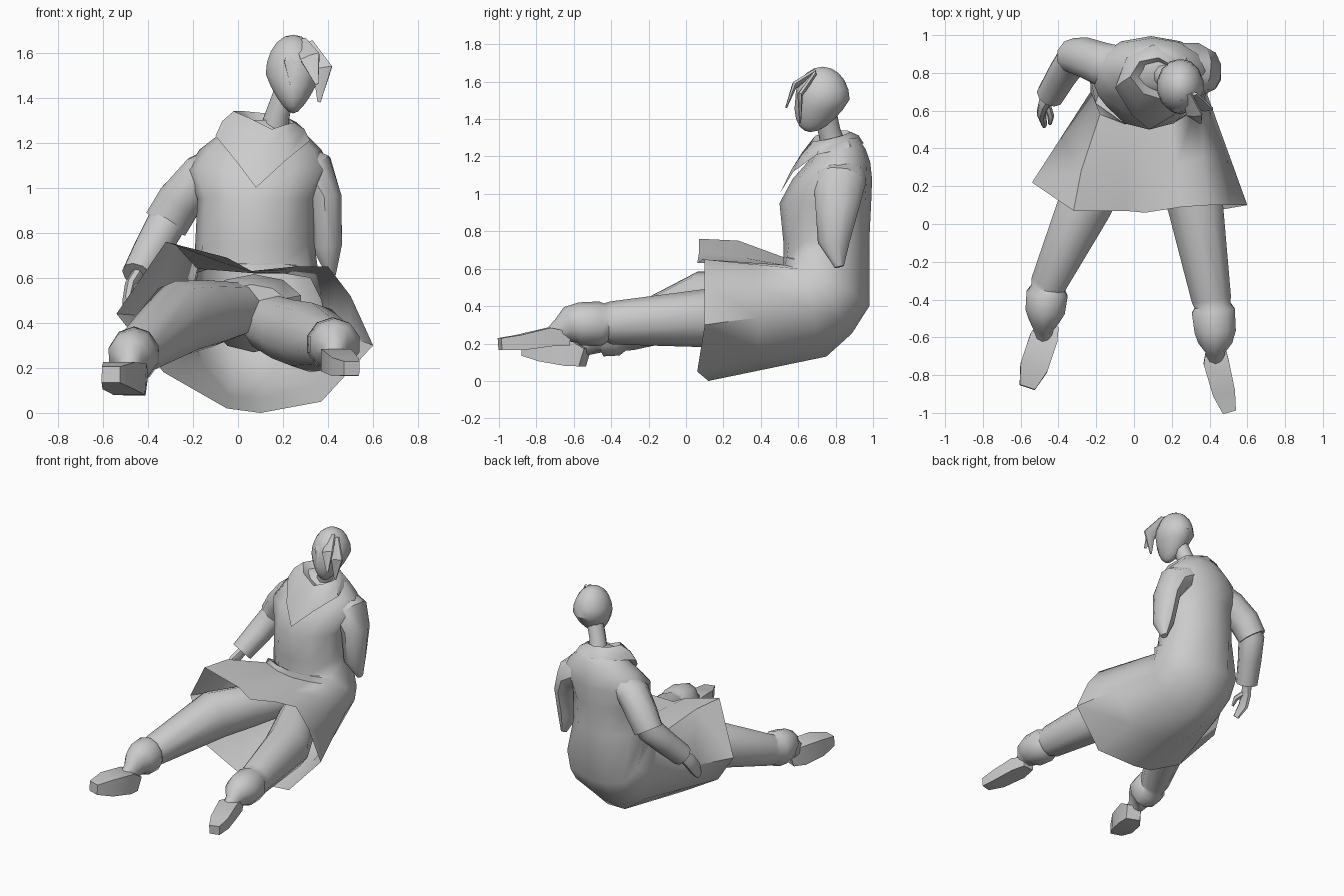
import bpy, bmesh, math
from mathutils import Vector


def finish(name, bm, angle=40):
    bmesh.ops.recalc_face_normals(bm, faces=bm.faces)
    me = bpy.data.meshes.new(name)
    bm.to_mesh(me)
    bm.free()
    ob = bpy.data.objects.new(name, me)
    bpy.context.collection.objects.link(ob)
    bpy.ops.object.select_all(action='DESELECT')
    ob.select_set(True)
    bpy.context.view_layer.objects.active = ob
    bpy.ops.object.shade_smooth_by_angle(angle=math.radians(angle))
    return ob


def loft(name, rings, cap_start=True, cap_end=True, angle=40):
    """Skin a list of point rings that all have the same number of points."""
    bm = bmesh.new()
    vs = [[bm.verts.new(p) for p in ring] for ring in rings]
    n = len(vs[0])
    for a, b in zip(vs, vs[1:]):
        for i in range(n):
            j = (i + 1) % n
            bm.faces.new((a[i], a[j], b[j], b[i]))
    if cap_start:
        bm.faces.new(vs[0])
    if cap_end:
        bm.faces.new(vs[-1])
    return finish(name, bm, angle)


def tube(name, stations, ref=(0, 0, 1), n=10, **kw):
    """Tube along stations (x, y, z, side radius, other radius)."""
    pts = [Vector(s[:3]) for s in stations]
    rings = []
    for i, s in enumerate(stations):
        t = (pts[min(i + 1, len(pts) - 1)] - pts[max(i - 1, 0)]).normalized()
        u = t.cross(Vector(ref)).normalized()
        v = u.cross(t)
        rings.append([pts[i] + u * s[3] * math.cos(a) + v * s[4] * math.sin(a)
                      for a in (2 * math.pi * (k + .5) / n for k in range(n))])
    return loft(name, rings, **kw)


def oval(z, cx, hw, y0, y1, n=12):
    cy, hd = (y0 + y1) / 2, (y1 - y0) / 2
    return [(cx + hw * math.sin(2 * math.pi * k / n),
             cy - hd * math.cos(2 * math.pi * k / n), z) for k in range(n)]


def between(a, b, bulge=0.0, centre=(.07, .5, .45)):
    """Ring halfway between two rings, pushed away from a centre."""
    out = []
    for p, q in zip(a, b):
        m = (Vector(p) + Vector(q)) / 2
        out.append(m + (m - Vector(centre)).normalized() * bulge)
    return out


# Coat: open flared hem, seat and hips, then the upright torso
hem = [(.06, .06, .63), (.25, .09, .65), (.40, .10, .65), (.50, .10, .52),
       (.60, .10, .30), (.37, .06, .05), (.10, .12, 0), (-.05, .12, .02),
       (-.33, .10, .18), (-.54, .22, .44), (-.32, .07, .76), (-.05, .07, .69)]
seat = [(.07, .52, .62), (.20, .53, .62), (.32, .60, .60), (.37, .65, .50),
        (.39, .68, .38), (.30, .70, .20), (.11, .75, .13), (-.03, .75, .13),
        (-.16, .70, .22), (-.23, .70, .42), (-.18, .58, .64), (-.05, .53, .63)]
hip = [(.07, .52, .66), (.20, .54, .66), (.31, .62, .65), (.36, .74, .60),
       (.36, .86, .50), (.27, .95, .42), (.10, .98, .40), (-.03, .97, .40),
       (-.14, .93, .42), (-.20, .84, .50), (-.19, .68, .62), (-.06, .55, .66)]
flare = between(hem, seat)
flare[10] = (-.28, .28, .75)
loft("coat", [hem, flare, seat, between(seat, hip, .025), hip,
              oval(.75, .075, .265, .52, .98), oval(.95, .08, .26, .50, .99),
              oval(1.08, .09, .32, .57, .995), oval(1.17, .10, .27, .65, .985),
              oval(1.24, .11, .19, .69, .96), oval(1.30, .12, .12, .74, .92)],
     cap_start=False, angle=60)

# Trouser seat inside the coat
tube("trouser_hips", [(.07, .72, .42, .20, .16), (.07, .55, .48, .22, .14),
                      (.06, .46, .48, .16, .09)])

# Trouser legs with gathered cuffs, narrowing to the ankles
tube("right_trouser_leg", [
    (.0, .52, .46, .12, .12), (-.13, .30, .44, .13, .15), (-.26, .10, .42, .15, .17),
    (-.45, -.31, .27, .10, .11), (-.455, -.34, .265, .095, .105),
    (-.46, -.37, .26, .115, .125), (-.47, -.46, .25, .11, .12),
    (-.475, -.50, .24, .085, .10), (-.48, -.55, .20, .055, .07),
    (-.485, -.62, .17, .045, .04)])
tube("left_trouser_leg", [
    (.14, .55, .40, .13, .13), (.23, .32, .36, .14, .145), (.325, .10, .335, .155, .155),
    (.41, -.40, .31, .11, .115), (.415, -.43, .31, .10, .105),
    (.42, -.46, .305, .12, .12), (.43, -.57, .305, .115, .115),
    (.43, -.62, .30, .095, .10), (.43, -.67, .27, .055, .065),
    (.43, -.74, .235, .045, .035)])

# Blocky shoes
tube("right_shoe", [(-.45, -.54, .125, .07, .07), (-.48, -.61, .15, .105, .10),
                    (-.53, -.76, .165, .105, .085), (-.565, -.865, .17, .06, .05)],
     n=4, angle=35)
tube("left_shoe", [(.43, -.62, .225, .06, .05), (.435, -.73, .235, .095, .07),
                   (.475, -.89, .205, .085, .058), (.505, -.995, .197, .05, .045)],
     n=4, angle=35)

# Bent arm: upper sleeve, forearm sleeve, hand and thumb
tube("right_upper_sleeve", [
    (-.02, .82, 1.12, .09, .11), (-.16, .84, 1.05, .105, .12),
    (-.26, .88, .94, .105, .11), (-.32, .89, .84, .105, .095)], ref=(0, 1, 0))
tube("right_forearm_sleeve", [
    (-.27, .90, .93, .08, .08), (-.32, .88, .84, .09, .09),
    (-.38, .79, .73, .085, .08), (-.445, .68, .61, .075, .075)], ref=(0, 1, 0))
tube("right_hand", [
    (-.44, .69, .62, .04, .03), (-.475, .64, .56, .05, .03),
    (-.49, .59, .49, .05, .025), (-.475, .53, .42, .03, .015)], ref=(1, 0, 0), n=8)
tube("right_thumb", [(-.46, .63, .56, .02, .02), (-.44, .57, .54, .02, .018),
                     (-.445, .53, .50, .01, .01)], ref=(1, 0, 0), n=6)

# Empty hanging sleeve ending in a torn point
tube("left_sleeve", [
    (.20, .84, 1.13, .10, .12), (.33, .82, 1.06, .115, .14),
    (.385, .81, .95, .08, .12), (.395, .79, .74, .07, .085),
    (.415, .82, .61, .02, .025)], ref=(0, 1, 0))

# Triangular neckerchief
lower = [(.08, .50, 1.0), (.21, .575, 1.12), (.32, .70, 1.21), (.28, .88, 1.25),
         (.10, .95, 1.27), (-.04, .88, 1.27), (-.10, .72, 1.23), (-.01, .575, 1.12)]
upper = [(.15, .66, 1.26), (.21, .68, 1.28), (.25, .75, 1.29), (.22, .83, 1.31),
         (.13, .88, 1.33), (.03, .86, 1.34), (-.02, .78, 1.34), (.05, .69, 1.31)]
inner = [(.15, .71, 1.24), (.18, .72, 1.25), (.21, .76, 1.26), (.19, .81, 1.27),
         (.13, .84, 1.27), (.08, .83, 1.27), (.06, .78, 1.27), (.09, .73, 1.26)]
loft("neckerchief", [lower, between(lower, upper, .015, (.12, .8, 1.1)), upper, inner],
     cap_start=False, cap_end=False, angle=45)

# Neck
tube("neck", [(.15, .80, 1.22, .07, .07), (.18, .765, 1.34, .055, .06),
              (.225, .74, 1.46, .055, .06)], ref=(0, 1, 0))

# Head: sphere narrowed towards a forward chin
bm = bmesh.new()
bmesh.ops.create_uvsphere(bm, u_segments=14, v_segments=10, radius=1)
for v in bm.verts:
    x, y, z = v.co
    if z < 0:
        x *= 1 + .45 * z
        y = y * (1 + .2 * z) + .45 * z
    v.co = (.245 + x * .125, .73 + y * .145, 1.505 + z * .175)
finish("head", bm)

# Loose fringe locks
locks = {
    "fringe_lock_front": [(.28, .69, 1.65, .03, .012), (.32, .58, 1.58, .05, .015),
                          (.35, .535, 1.46, .008, .005)],
    "fringe_lock_side": [(.31, .69, 1.64, .03, .012), (.375, .61, 1.53, .05, .015),
                         (.36, .61, 1.38, .008, .005)],
    "fringe_lock_inner": [(.27, .66, 1.64, .03, .01), (.23, .60, 1.56, .03, .012),
                          (.24, .585, 1.45, .006, .005)]}
for name, path in locks.items():
    tube(name, path, ref=(0, 1, 0), n=6, angle=30)
